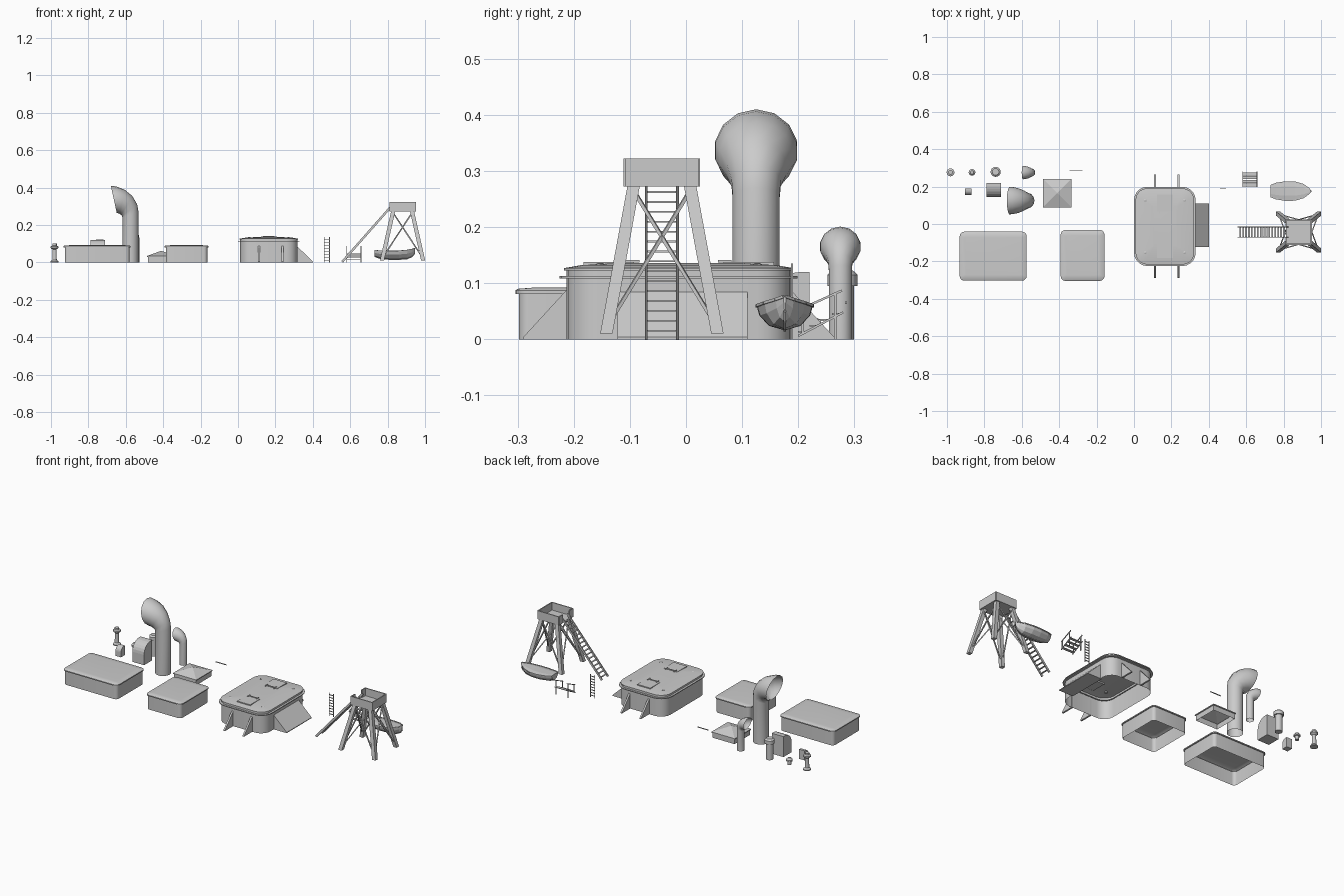
import bpy, math
from mathutils import Vector as V

if "Cube" in bpy.data.objects:
    bpy.data.objects.remove(bpy.data.objects["Cube"])


def make(name, verts, faces, smooth=None):
    me = bpy.data.meshes.new(name)
    me.from_pydata([tuple(v) for v in verts], [], faces)
    ob = bpy.data.objects.new(name, me)
    bpy.context.collection.objects.link(ob)
    if smooth:
        bpy.ops.object.select_all(action='DESELECT')
        ob.select_set(True)
        bpy.context.view_layer.objects.active = ob
        bpy.ops.object.shade_smooth_by_angle(angle=math.radians(smooth))
    return ob


def loft(name, rings, start=False, end=True, smooth=None):
    n = len(rings[0])
    verts = [p for r in rings for p in r]
    faces = [(k*n+i, k*n+(i+1) % n, (k+1)*n+(i+1) % n, (k+1)*n+i)
             for k in range(len(rings)-1) for i in range(n)]
    if start:
        faces.append(tuple(reversed(range(n))))
    if end:
        faces.append(tuple(range(len(verts)-n, len(verts))))
    return make(name, verts, faces, smooth)


def round_rect(cx, cy, hx, hy, r, z, seg=5):
    pts = []
    for q, (sx, sy) in enumerate([(1, 1), (-1, 1), (-1, -1), (1, -1)]):
        for i in range(seg+1):
            a = math.pi/2*(q+i/seg)
            pts.append((cx+sx*(hx-r)+r*math.cos(a), cy+sy*(hy-r)+r*math.sin(a), z))
    return pts


def house(name, cx, cy, hx, hy, r, profile):
    # profile: (outward offset, z)
    return loft(name, [round_rect(cx, cy, hx+o, hy+o, max(r+o, .004), z) for o, z in profile], smooth=35)


def turned(name, cx, cy, profile, n=16):
    return loft(name, [[(cx+r*math.cos(2*math.pi*i/n), cy+r*math.sin(2*math.pi*i/n), z)
                        for i in range(n)] for r, z in profile], start=True, smooth=35)


def prism(name, pts, x0, x1, along='x'):
    f = (lambda a, p: (a, p[0], p[1])) if along == 'x' else (lambda a, p: (p[0], a, p[1]))
    return loft(name, [[f(a, p) for p in pts] for a in (x0, x1)], start=True)


def bars(name, segs, w, h=None, w2=None):
    # square beams from point to point, joined in one mesh
    verts, faces = [], []
    for p, q in segs:
        p, q = V(p), V(q)
        t = (q-p).normalized()
        s = t.cross(V((0, 0, 1)) if abs(t.z) < .97 else V((0, 1, 0))).normalized()
        u = s.cross(t)
        b = len(verts)
        for c in (p, q):
            for i, j in ((-1, -1), (1, -1), (1, 1), (-1, 1)):
                verts.append(c+s*i*w/2+u*j*(h or w)/2)
        faces += [tuple(b+i for i in f) for f in ((3, 2, 1, 0), (4, 5, 6, 7), (0, 1, 5, 4),
                                                  (1, 2, 6, 5), (2, 3, 7, 6), (3, 0, 4, 7))]
    return make(name, verts, faces)


def box(name, x0, x1, y0, y1, z0, z1):
    return prism(name, [(y0, z0), (y1, z0), (y1, z1), (y0, z1)], x0, x1)


# plain deckhouses, open below, with overhanging roofs
roof = [(-.006, 0), (-.006, .081), (0, .081), (0, .087), (-.004, .09), (-.03, .092)]
house("long_deckhouse", -.753, -.172, .179, .131, .025, roof)
house("short_deckhouse", -.275, -.168, .117, .136, .025, roof)

# main deckhouse: flange, domed roof, buttresses, side wedge
cx, cy = .165, -.013
house("main_deckhouse", cx, cy, .153, .2, .06,
      [(0, 0), (0, .108), (.012, .108), (.012, .113), (0, .113), (0, .123),
       (.004, .123), (.004, .127), (-.025, .132), (-.09, .136)])
for x in (.113, .237):
    for s in (-1, 1):
        prism("buttress", [(cy+s*.198, 0), (cy+s*.277, 0), (cy+s*.277, .004), (cy+s*.198, .09)],
              x-.005, x+.005)
prism("side_wedge", [(.31, 0), (.402, 0), (.402, .004), (.318, .084), (.31, .084)], -.122, .11, 'y')

# roof hatches, hinges and small fittings
for s in (-1, 1):
    y = cy+s*.125
    box("roof_hatch", .122, .208, y-.045, y+.045, .128, .138)
    y = cy+s*.082
    bars("hatch_hinges", [((.135, y, .139), (.195, y, .139)), ((.137, y-.012, .139), (.137, y+.012, .139)),
                          ((.193, y-.012, .139), (.193, y+.012, .139))], .005)
    for x in (.06, .27):
        turned("roof_stud", x, cy+s*.14, [(.008, .126), (.008, .134), (.004, .136)], 8)

# pyramid skylight
def sq(h, z):
    return [(-.41+i*h, .165+j*h, z) for i, j in ((-1, -1), (1, -1), (1, 1), (-1, 1))]
loft("skylight", [sq(.071, 0), sq(.071, .03), sq(.076, .03), sq(.076, .035), sq(.001, .062)])

# cowl vents: inner bend point, outer bend point, side radius
cowl = [((-.043, 0), (.043, 0), .043), ((-.043, .24), (.043, .27), .043),
        ((-.045, .248), (.036, .31), .045), ((-.05, .254), (.01, .355), .055),
        ((-.058, .26), (-.03, .388), .067), ((-.068, .263), (-.075, .406), .074),
        ((-.073, .264), (-.105, .41), .075)]
for name, px, py, k in (("large_cowl_vent", -.575, .125, 1), ("small_cowl_vent", -.549, .275, .49)):
    rings = []
    for a, b, r in cowl:
        m, d = (V(a)+V(b))/2, (V(b)-V(a))/2
        rings.append([(px+k*(m.x+d.x*math.cos(t)), py+k*r*math.sin(t), k*(m.y+d.y*math.cos(t)))
                      for t in (2*math.pi*i/14 for i in range(14))])
    loft(name, rings, end=False, smooth=50)

# curved locker boxes
for name, x, y, k in (("large_locker", -.75, .182, 1), ("small_locker", -.887, .172, .47)):
    arc = [(y+k*(.022-.06*math.sin(a)), k*(.06+.06*math.cos(a)))
           for a in (math.pi/2*i/6 for i in range(7))]
    prism(name, [(y-k*.038, 0), (y+k*.038, 0), (y+k*.038, k*.12)]+arc, x-k*.038, x+k*.038)

# turned deck fittings
turned("tall_bollard", -.981, .276, [(.021, 0), (.021, .006), (.012, .014), (.011, .07), (.021, .078),
                                     (.021, .086), (.012, .09), (.012, .1)])
turned("short_mushroom_vent", -.866, .276, [(.011, 0), (.011, .02), (.018, .022), (.018, .03), (.009, .04)])
turned("tall_mushroom_vent", -.74, .279, [(.02, 0), (.02, .095), (.027, .095), (.027, .115), (.018, .123)])

# handrail
bars("handrail", [((-.345, .285, .065), (-.275, .285, .065))], .004)

# upright ladder
bars("upright_ladder", [((x, .189, 0), (x, .189, .135)) for x in (.461, .489)] +
     [((.461, .189, .012+.016*i), (.489, .189, .012+.016*i)) for i in range(8)], .0035)

# short stairs with rails
for i in range(4):
    y, z = .208+.02*i, .012+.0105*i
    box("stair_tread", .583, .657, y-.008, y+.008, z, z+.003)
rails = []
for x in (.582, .658):
    rails += [((x, .2, .006), (x, .28, .048)), ((x, .2, .052), (x, .278, .087)),
              ((x, .208, .01), (x, .208, .056)), ((x, .266, .04), (x, .266, .082)),
              ((x, .266, .0), (x, .266, .04))]
bars("stair_rails", rails, .004)

# covered lifeboat: x, half width, keel, sheer
st = [(.73, .03, .032, .064), (.76, .042, .021, .061), (.81, .05, .016, .059), (.86, .049, .016, .06),
      (.905, .036, .019, .065), (.933, .016, .032, .071), (.946, .002, .05, .076)]
sec = [(-1, 1), (-.9, .6), (-.55, .18), (0, 0), (.55, .18), (.9, .6), (1, 1)]
by = .176
loft("lifeboat", [[(x, by+w*a, k+(s-k)*b) for a, b in sec] + [(x, by+w*.5, s+w*.08), (x, by-w*.5, s+w*.08)]
                  for x, w, k, s in st], start=True)
gun = []
for side in (-1, 1):
    p = [(x, by+side*w, s) for x, w, k, s in st]
    gun += list(zip(p, p[1:]))
bars("gunwale", gun, .005)
bars("keel", [((a[0], by, a[2]), (b[0], by, b[2])) for a, b in zip(st, st[1:])], .005)

# watch tower: legs, cross braces, tub
tx, ty = .88, -.043
def leg(i, j, t):
    # t = 0 at foot, 1 at the tub
    hx, hy = .11+(.05-.11)*t, .099+(.05-.099)*t
    return (tx+i*hx, ty+j*hy, .01+.265*t)
corners = [(-1, -1), (1, -1), (1, 1), (-1, 1)]
for i, j in corners:
    loft("tower_leg", [[(leg(i, j, t)[0]+a*.011, leg(i, j, t)[1]+b*.011, leg(i, j, t)[2])
                        for a, b in corners] for t in (0, 1)], start=True)
braces = []
for a, b in zip(corners, corners[1:]+corners[:1]):
    braces += [(leg(*a, .06), leg(*b, .97)), (leg(*b, .06), leg(*a, .97))]
bars("cross_braces", braces, .006)
hx, hy, z0, z1 = .068, .065, .272, .322
box("tub_floor", tx-hx, tx+hx, ty-hy, ty+hy, z0, z0+.005)
for s in (-1, 1):
    box("tub_side", tx-hx, tx+hx, ty+s*hy-.003, ty+s*hy+.003, z0, z1)
    box("tub_entry_wall", tx-hx-.003, tx-hx+.003, *sorted((ty+s*.03, ty+s*hy)), z0, z1)
box("tub_end", tx+hx-.003, tx+hx+.003, ty-hy, ty+hy, z0, z1)

# sloping tower ladder
foot, top = V((.557, ty, .003)), V((.822, ty, .303))
off = V((0, .028, 0))
bars("tower_ladder_rails", [(foot+off*s, top+off*s) for s in (-1, 1)], .005, .012)
steps = [foot.lerp(top, (i+.7)/17) for i in range(16)]
bars("tower_ladder_rungs", [(p-off, p+off) for p in steps], .009, .003)
